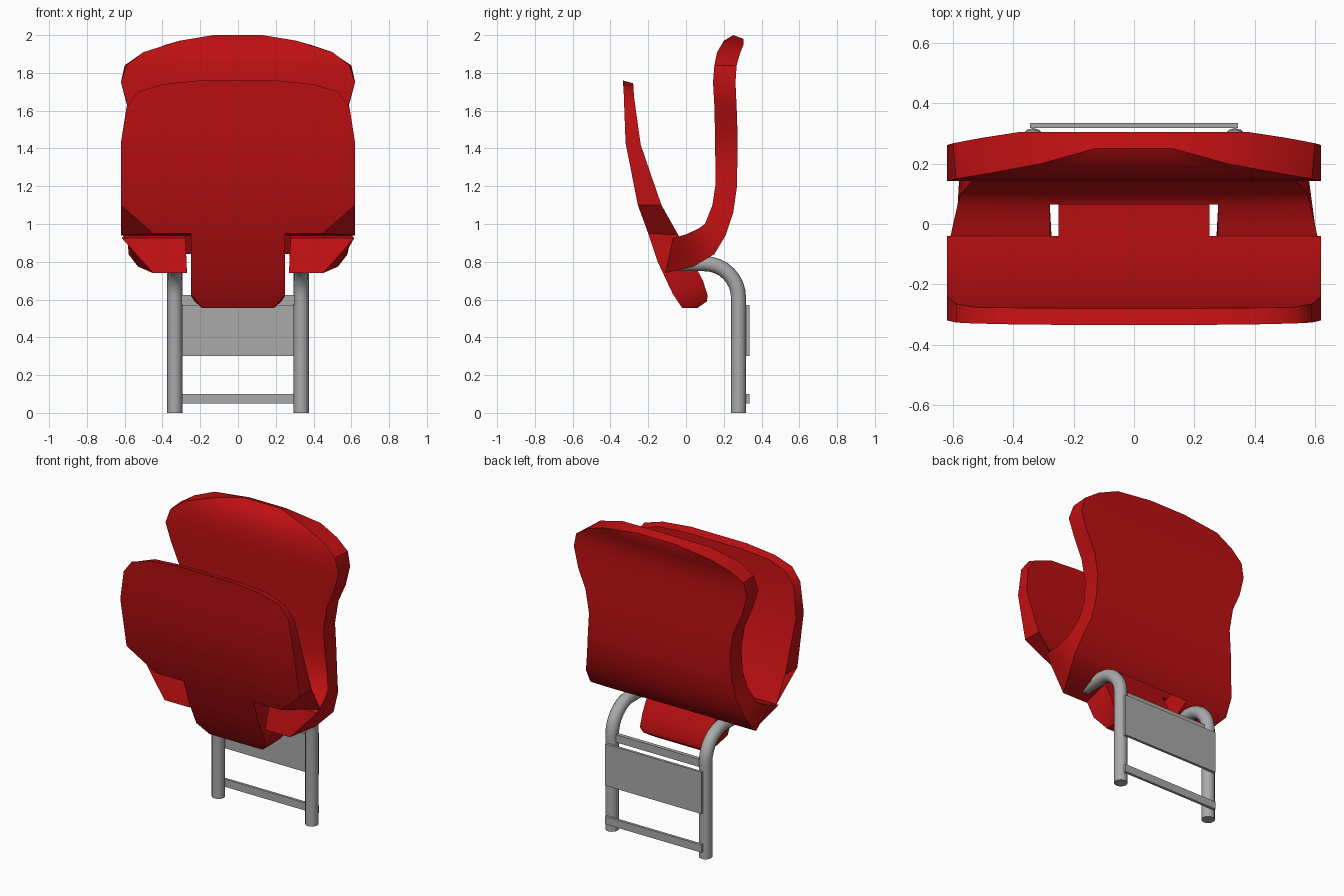
import bpy, bmesh, math
from mathutils import Vector

cube = bpy.data.objects.get("Cube")
if cube:
    bpy.data.objects.remove(cube, do_unlink=True)


def make_material(name, rgb):
    mat = bpy.data.materials.new(name)
    mat.use_nodes = True
    mat.diffuse_color = (*rgb, 1)
    mat.node_tree.nodes["Principled BSDF"].inputs["Base Color"].default_value = (*rgb, 1)
    return mat


red = make_material("red plastic", (0.52, 0.005, 0.006))
grey = make_material("grey metal", (0.4, 0.4, 0.4))


def finish(obj, mat, angle=None):
    obj.data.materials.append(mat)
    if angle:
        bpy.ops.object.select_all(action='DESELECT')
        obj.select_set(True)
        bpy.context.view_layer.objects.active = obj
        bpy.ops.object.shade_smooth_by_angle(angle=math.radians(angle))
    return obj


def new_object(name, bm):
    mesh = bpy.data.meshes.new(name)
    bm.to_mesh(mesh)
    bm.free()
    obj = bpy.data.objects.new(name, mesh)
    bpy.context.collection.objects.link(obj)
    return obj


def loft_shell(name, stations, inner, is_solid, is_tongue):
    """Thick shell from stations (y, z, half width) for the front and rear skins.
    Each row has three cells across; is_solid(row, column) picks the filled ones."""
    bm = bmesh.new()
    grid = []
    for row, station in enumerate(stations):
        sides = []
        for y, z, w in (station[:3], station[3:]):
            n = w if is_tongue(row) else min(inner, w * 0.6)
            sides.append([bm.verts.new((x, y, z)) for x in (-w, -n, n, w)])
        grid.append(sides)
    rows = range(len(stations) - 1)
    cells = {(r, c) for r in rows for c in range(3) if is_solid(r, c)}
    for r, c in cells:
        corners = [(r, c), (r, c + 1), (r + 1, c + 1), (r + 1, c)]
        front = [grid[a][0][b] for a, b in corners]
        rear = [grid[a][1][b] for a, b in corners]
        bm.faces.new(front)
        bm.faces.new(rear[::-1])
        # Close the rim wherever there is no neighbouring cell
        neighbours = [(r - 1, c), (r, c + 1), (r + 1, c), (r, c - 1)]
        for i, cell in enumerate(neighbours):
            if cell not in cells:
                j = (i + 1) % 4
                bm.faces.new((front[j], front[i], rear[i], rear[j]))
    bmesh.ops.delete(bm, geom=[v for v in bm.verts if not v.link_faces], context='VERTS')
    bmesh.ops.recalc_face_normals(bm, faces=bm.faces)
    return finish(new_object(name, bm), red, 35)


# Backrest, curling forward at the foot, with a central notch for the seat tongue
back_stations = [
    (.25, 2.0, .13, .305, 1.98, .13),
    (.2, 1.97, .31, .305, 1.95, .38),
    (.165, 1.91, .5, .285, 1.9, .51),
    (.15, 1.84, .59, .268, 1.84, .6),
    (.143, 1.75, .62, .262, 1.75, .62),
    (.15, 1.63, .585, .268, 1.62, .585),
    (.153, 1.5, .53, .272, 1.5, .53),
    (.155, 1.35, .505, .272, 1.35, .505),
    (.155, 1.2, .515, .27, 1.2, .515),
    (.14, 1.1, .54, .25, 1.06, .535),
    (.1, 1.0, .575, .21, .94, .57),
    (.065, .975, .585, .15, .84, .58),
    (0, .945, .6, .04, .775, .53),
    (-.07, .925, .615, -.11, .74, .45),
]
notch_row = 11
loft_shell("backrest", back_stations, 0.278,
           lambda r, c: r < notch_row or c != 1, lambda r: False)

# Folded seat, with a narrow tongue below
seat_stations = [
    (-.335, 1.76, .2, -.28, 1.745, .2),
    (-.333, 1.74, .4, -.278, 1.73, .4),
    (-.33, 1.7, .53, -.276, 1.68, .53),
    (-.327, 1.62, .59, -.265, 1.6, .59),
    (-.32, 1.43, .62, -.24, 1.42, .62),
    (-.255, 1.1, .62, -.13, 1.1, .62),
    (-.2, .95, .45, -.04, .94, .62),
    (-.15, .8, .25, .02, .83, .25),
    (-.07, .63, .25, .09, .7, .25),
    (-.02, .555, .19, .115, .62, .25),
    (.06, .555, .19, .11, .59, .23),
]
tongue_row = 6
loft_shell("folded_seat", seat_stations, 0.25,
           lambda r, c: r < tongue_row or c == 1, lambda r: r > tongue_row)


# Bent tube legs
def tube(name, points, radius):
    curve = bpy.data.curves.new(name, 'CURVE')
    curve.dimensions = '3D'
    curve.bevel_depth = radius
    curve.bevel_resolution = 4
    curve.use_fill_caps = True
    spline = curve.splines.new('POLY')
    spline.points.add(len(points) - 1)
    for p, co in zip(spline.points, points):
        p.co = (*co, 1)
    obj = bpy.data.objects.new(name, curve)
    bpy.context.collection.objects.link(obj)
    bpy.ops.object.select_all(action='DESELECT')
    obj.select_set(True)
    bpy.context.view_layer.objects.active = obj
    bpy.ops.object.convert(target='MESH')
    return finish(bpy.context.view_layer.objects.active, grey, 40)


leg_y, bend_z, bend = 0.278, 0.61, 0.18
for side, x in (("left", 0.335), ("right", -0.335)):
    path = [Vector((x, leg_y, 0))]
    for i in range(9):
        a = math.pi / 2 * i / 8
        path.append(Vector((x, leg_y - bend * (1 - math.cos(a)), bend_z + bend * math.sin(a))))
    path.append(Vector((x, -0.04, bend_z + bend)))
    tube(side + "_leg", path, 0.04)


# Cross pieces between the legs
def box(name, half_width, y0, y1, z0, z1):
    bm = bmesh.new()
    bmesh.ops.create_cube(bm, size=1)
    for v in bm.verts:
        v.co = (v.co.x * 2 * half_width,
                y1 if v.co.y > 0 else y0,
                z1 if v.co.z > 0 else z0)
    return finish(new_object(name, bm), grey)


box("lower_bar", 0.345, 0.318, 0.335, 0.05, 0.1)
box("rear_plate", 0.345, 0.318, 0.335, 0.3, 0.57)
box("upper_bar", 0.315, 0.265, 0.29, 0.575, 0.625)
